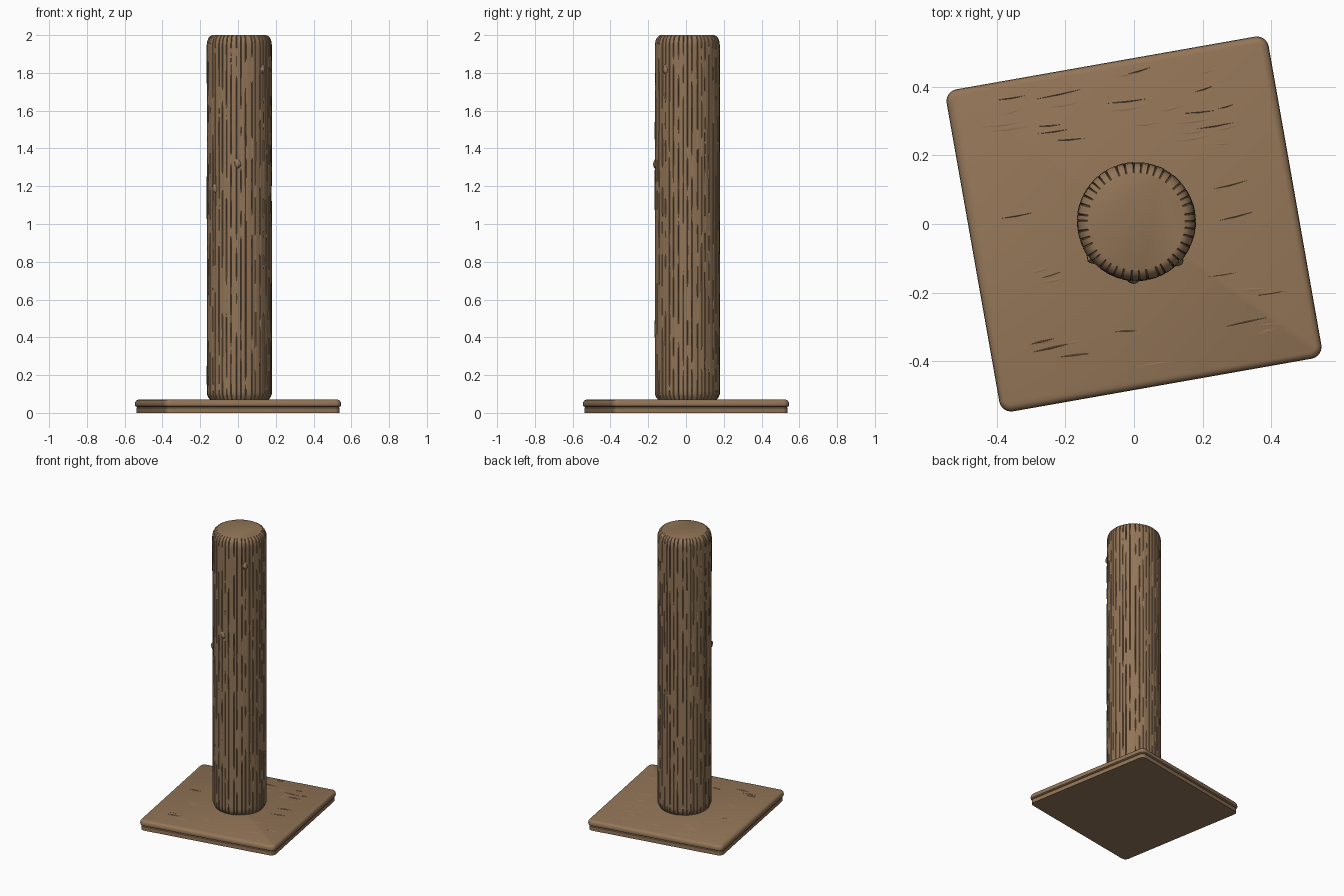
import bpy, bmesh, math, random
from mathutils import Vector, noise

if "Cube" in bpy.data.objects:
    bpy.data.objects.remove(bpy.data.objects["Cube"])

random.seed(4)
TILT = math.radians(-10) * -1

wood = bpy.data.materials.new("brown wood")
wood.diffuse_color = (0.29, 0.178, 0.096, 1)
wood.use_nodes = True
wood.node_tree.nodes["Principled BSDF"].inputs["Base Color"].default_value = wood.diffuse_color


def finish(bm, name, angle=35):
    bmesh.ops.recalc_face_normals(bm, faces=bm.faces)
    me = bpy.data.meshes.new(name)
    bm.to_mesh(me)
    bm.free()
    me.materials.append(wood)
    ob = bpy.data.objects.new(name, me)
    bpy.context.collection.objects.link(ob)
    bpy.ops.object.select_all(action='DESELECT')
    ob.select_set(True)
    bpy.context.view_layer.objects.active = ob
    bpy.ops.object.shade_smooth_by_angle(angle=math.radians(angle))
    return ob


# Rounded square slab, lofted from outlines given as (inset, z)
def slab(name, half, corner, profile):
    bm = bmesh.new()
    rings = []
    for inset, z in profile:
        ring = []
        for q in range(4):
            for k in range(7):
                a = math.radians(q * 90 + k * 15)
                c = half - corner
                sx, sy = [(1, 1), (-1, 1), (-1, -1), (1, -1)][q]
                r = corner - inset
                ring.append(bm.verts.new((sx * c + r * math.cos(a), sy * c + r * math.sin(a), z)))
        rings.append(ring)
    for lo, hi in zip(rings, rings[1:]):
        for i in range(len(lo)):
            j = (i + 1) % len(lo)
            bm.faces.new((lo[i], lo[j], hi[j], hi[i]))
    bm.faces.new(rings[0])
    bm.faces.new(rings[-1])
    ob = finish(bm, name)
    ob.rotation_euler.z = TILT
    return ob


slab("base_lower_board", 0.468, 0.03, [(0, 0), (0, 0.026), (0.006, 0.034)])
slab("base_upper_board", 0.476, 0.035,
     [(0.010, 0.031), (0.002, 0.036), (0, 0.045), (0.002, 0.058), (0.008, 0.066), (0.018, 0.070)])

# Shallow grain ridges along the top board
bm = bmesh.new()
for i in range(70):
    length, w = random.uniform(0.03, 0.09), random.uniform(0.003, 0.006)
    x, y = random.uniform(-0.36, 0.36), random.uniform(-0.44, 0.44)
    if math.hypot(x, y) < 0.27:
        continue
    dy = random.uniform(-0.006, 0.006)
    v = [bm.verts.new(p) for p in ((x - length, y - dy, 0.0695), (x, y - w, 0.0695),
                                   (x + length, y + dy, 0.0695), (x, y + w, 0.0695), (x, y, 0.072))]
    for k in range(4):
        bm.faces.new((v[k], v[(k + 1) % 4], v[4]))
g = finish(bm, "base_grain", 60)
g.rotation_euler.z = TILT

# Post: round trunk with irregular broken vertical bark grooves
R, CX, CY, STAVES = 0.172, 0.007, 0.007, 42
edges = [(k + random.uniform(-0.22, 0.22)) / STAVES for k in range(STAVES)]
edges.append(edges[0] + 1)
cols = []                                   # angle, is groove, stave number
for s in range(STAVES):
    for f in (0, 0.1, 0.35, 0.65, 0.9):
        cols.append((math.tau * (edges[s] + f * (edges[s + 1] - edges[s])), f == 0, s))
rows = [(0.060, 0.020), (0.075, 0.013), (0.085, 0.006), (0.10, 0.0)]
rows += [(0.10 + 1.85 * k / 100, 0.0) for k in range(1, 101)]
rows += [(1.97, 0.003), (1.985, 0.009), (1.995, 0.019), (2.0, 0.030)]
knots = [(-2.45, 1.19), (-1.62, 1.32), (-0.75, 1.82)]

bm = bmesh.new()
grid = []
for z, inset in rows:
    ring = []
    for a, groove, s in cols:
        n = noise.noise(Vector((s * 7.3, z * 9, 1.7)))
        r = R - inset + 0.0025 * noise.noise(Vector((s * 3.1, z * 3, 9.0)))
        if groove:
            end = z > 1.94 or z < 0.11
            r -= 0.007 if end else 0.009 * min(1, max(0.1, 0.55 + 2.2 * n))
        if z > 1.999:
            r = R - inset
        ring.append(bm.verts.new((CX + r * math.cos(a), CY + r * math.sin(a), z)))
    grid.append(ring)
N = len(cols)
for lo, hi in zip(grid, grid[1:]):
    for i in range(N):
        j = (i + 1) % N
        bm.faces.new((lo[i], lo[j], hi[j], hi[i]))
bm.faces.new(grid[0])
bm.faces.new(grid[-1])
finish(bm, "post", 30)

# Small bark knots
for i, (a, z) in enumerate(knots):
    bm = bmesh.new()
    bmesh.ops.create_icosphere(bm, subdivisions=2, radius=0.02)
    for v in bm.verts:
        v.co.z *= 1.3
        v.co *= 1 + 0.3 * noise.noise(v.co * 60)
        v.co += Vector((CX + (R - 0.010) * math.cos(a), CY + (R - 0.010) * math.sin(a), z))
    finish(bm, "knot_%d" % (i + 1))
